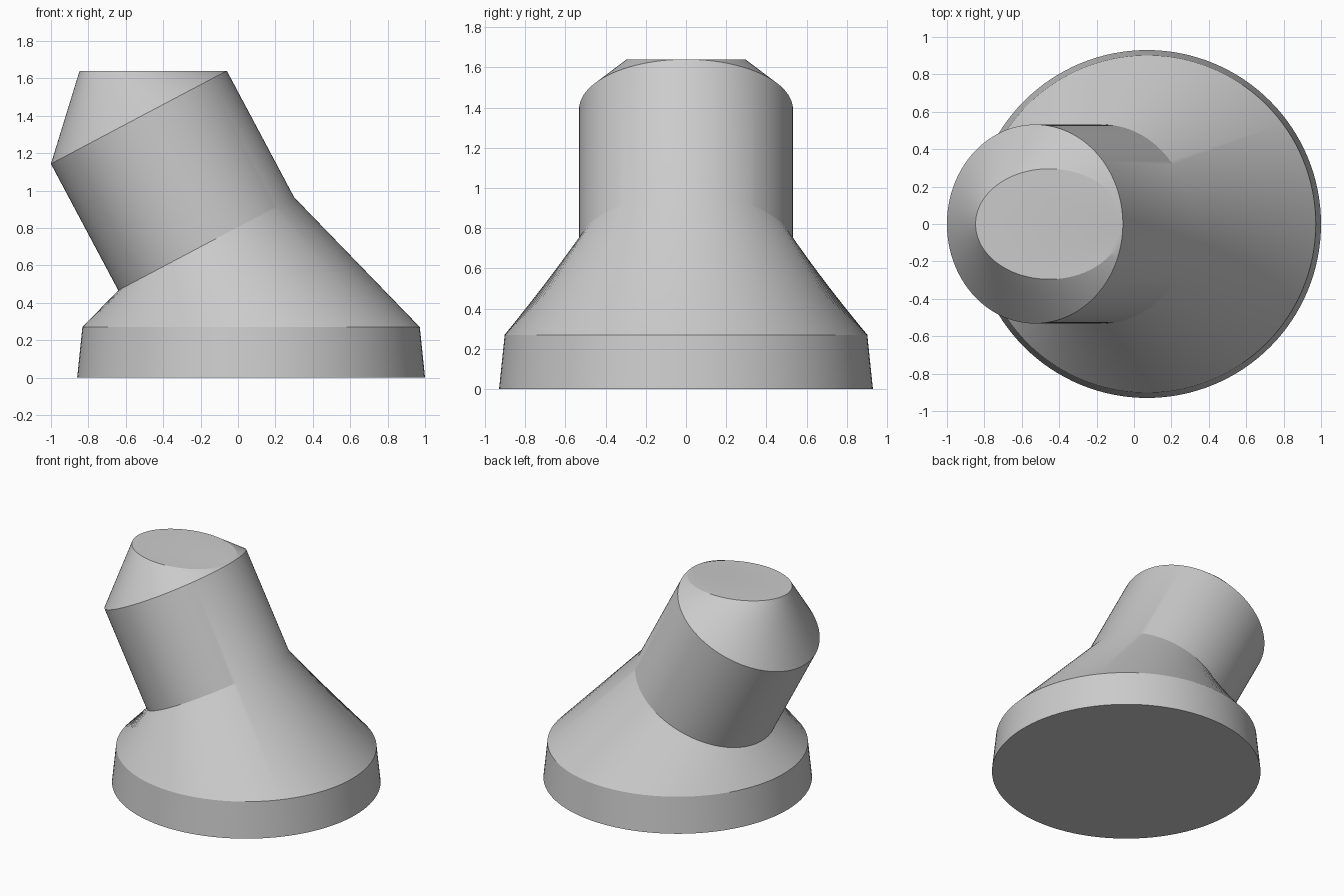
import bpy, bmesh, math
from mathutils import Vector

if "Cube" in bpy.data.objects:
    bpy.data.objects.remove(bpy.data.objects["Cube"])

N = 128
TOP = 1.64                                   # height of the flat cut
TILT = math.atan2(0.497, 0.94)               # lean of the barrel towards -x
U = Vector((math.cos(TILT), 0, math.sin(TILT)))    # across the barrel
A = Vector((-math.sin(TILT), 0, math.cos(TILT)))   # along the barrel
Y = Vector((0, 1, 0))
X = Vector((1, 0, 0))
R = 0.532


def ring(center, radius, across):
    c = Vector(center)
    return [c + radius * (math.cos(t) * across + math.sin(t) * Y)
            for t in (2 * math.pi * i / N for i in range(N))]


def cut_tip(center):
    # 45 degree cone on the barrel end, sliced level at TOP
    pts = []
    c = Vector(center)
    for i in range(N):
        t = 2 * math.pi * i / N
        d = math.cos(t) * U + math.sin(t) * Y
        s = max(0.0, (TOP - c.z - R * d.z) / (A.z - d.z))
        pts.append(c + (R - s) * d + s * A)
    return pts


grey = bpy.data.materials.new("light grey")
grey.diffuse_color = (0.6, 0.6, 0.6, 1)
grey.use_nodes = True
grey.node_tree.nodes["Principled BSDF"].inputs["Base Color"].default_value = grey.diffuse_color

barrel_top = (-0.53, 0, TOP - R * U.z)
rings = [
    ring((0.07, 0, 0), 0.93, X),             # base foot
    ring((0.07, 0, 0.27), 0.902, X),         # base rim
    ring((-0.17, 0, 0.715), R, U),           # neck meets barrel
    ring(barrel_top, R, U),                  # barrel end
    cut_tip(barrel_top),                     # level top
]

# Loft the rings into one closed body
bm = bmesh.new()
loops = [[bm.verts.new(p) for p in r] for r in rings]
for lo, hi in zip(loops, loops[1:]):
    for i in range(N):
        j = (i + 1) % N
        bm.faces.new((lo[i], lo[j], hi[j], hi[i]))
bm.faces.new(loops[0][::-1])
bm.faces.new(loops[-1])
bmesh.ops.remove_doubles(bm, verts=bm.verts, dist=1e-5)
bmesh.ops.recalc_face_normals(bm, faces=bm.faces)
mesh = bpy.data.meshes.new("angled_fitting")
bm.to_mesh(mesh)
bm.free()
mesh.materials.append(grey)
body = bpy.data.objects.new("angled_fitting", mesh)
bpy.context.collection.objects.link(body)
bpy.context.view_layer.objects.active = body
body.select_set(True)
bpy.ops.object.shade_smooth_by_angle(angle=math.radians(20))
